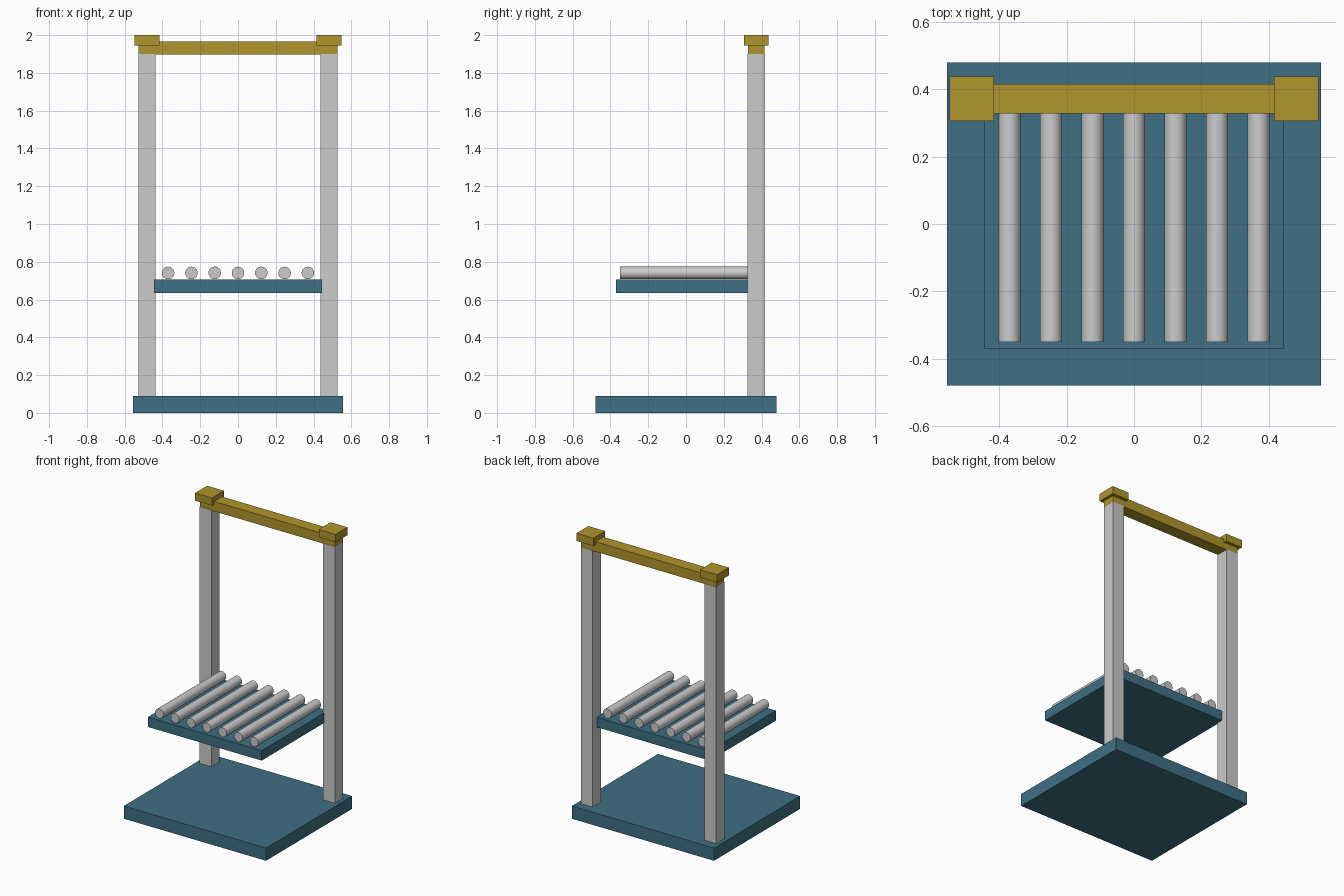
import bpy
import math

if "Cube" in bpy.data.objects:
    bpy.data.objects.remove(bpy.data.objects["Cube"])


def material(name, color):
    m = bpy.data.materials.new(name)
    m.diffuse_color = color
    m.use_nodes = True
    m.node_tree.nodes["Principled BSDF"].inputs["Base Color"].default_value = m.diffuse_color
    return m


BLUE = material("blue_paint", (0.05, 0.16, 0.23, 1))
YELLOW = material("yellow_paint", (0.44, 0.30, 0.025, 1))


def box(name, lo, hi, mat=None):
    center = [(a + b) / 2 for a, b in zip(lo, hi)]
    bpy.ops.mesh.primitive_cube_add(size=1, location=center)
    ob = bpy.context.object
    ob.name = name
    ob.scale = [b - a for a, b in zip(lo, hi)]
    bpy.ops.object.transform_apply(location=False, rotation=False, scale=True)
    if mat:
        ob.data.materials.append(mat)
    return ob


# floor plate and roller deck
box("base_plate", (-0.555, -0.48, 0), (0.555, 0.48, 0.09), BLUE)
box("roller_deck", (-0.444, -0.37, 0.635), (0.444, 0.37, 0.705), BLUE)

# rear posts with caps, mirrored left and right
POST_X, POST_Y = 0.482, 0.372
for side, s in (("left", -1), ("right", 1)):
    x = s * POST_X
    box(f"{side}_post", (x - 0.046, POST_Y - 0.046, 0.09),
        (x + 0.046, POST_Y + 0.046, 1.9))
    box(f"{side}_post_cap", (x - 0.066, POST_Y - 0.066, 1.945),
        (x + 0.066, POST_Y + 0.066, 2.0), YELLOW)

# top cross beam
box("cross_beam", (-0.528, POST_Y - 0.044, 1.897),
    (0.528, POST_Y + 0.044, 1.967), YELLOW)

# row of rollers running front to back
COUNT = 7
for i in range(COUNT):
    x = -0.37 + 0.74 * i / (COUNT - 1)
    bpy.ops.mesh.primitive_cylinder_add(
        vertices=32, radius=0.033, depth=0.70,
        location=(x, 0, 0.741), rotation=(math.pi / 2, 0, 0))
    bpy.context.object.name = f"roller_{i + 1}"
    bpy.ops.object.shade_smooth_by_angle(angle=math.radians(40))
